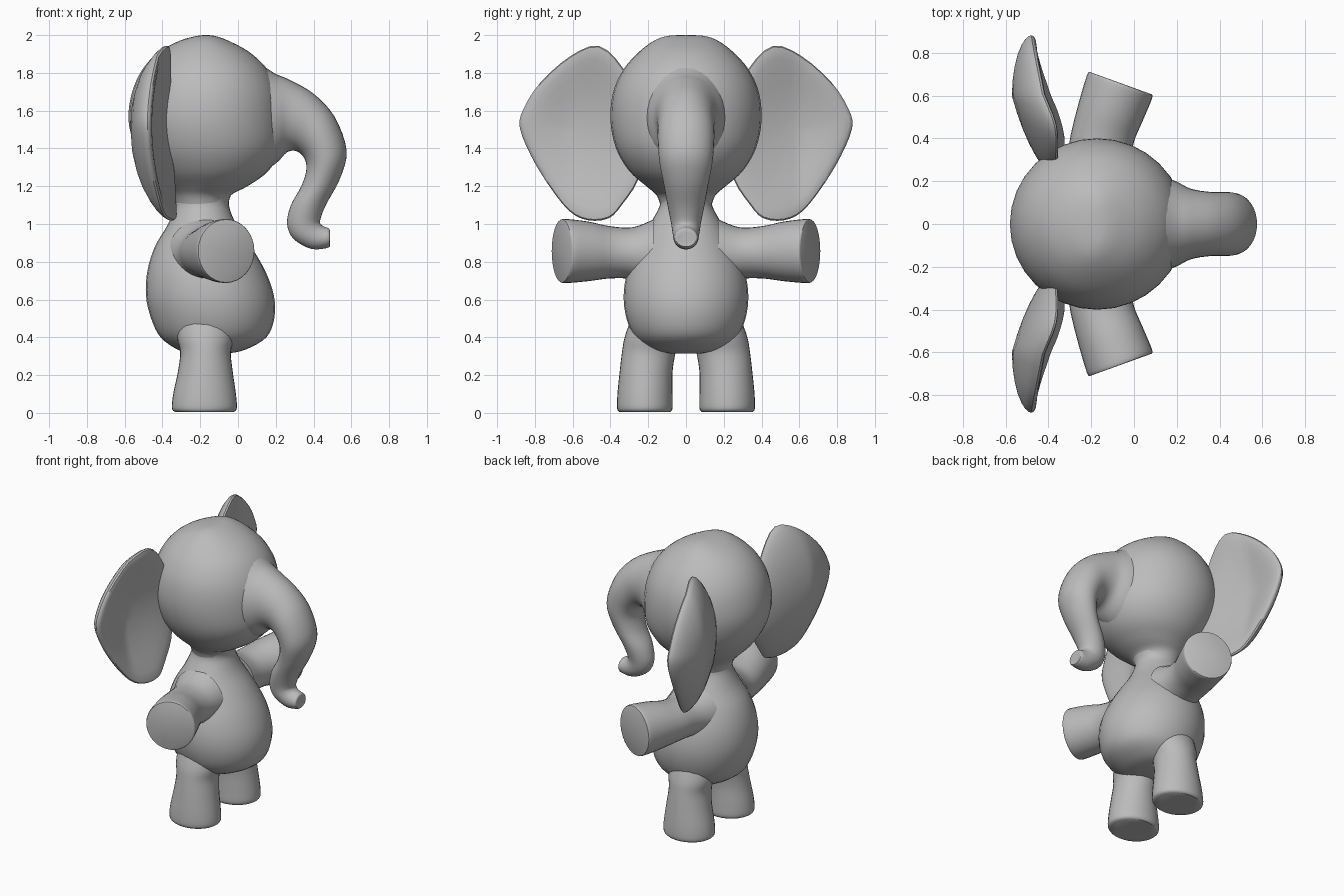
import bpy, bmesh
from math import sin, cos, pi, sqrt
from mathutils import Vector

cube = bpy.data.objects.get("Cube")
if cube:
    bpy.data.objects.remove(cube)

grey = bpy.data.materials.new("soft grey")
grey.use_nodes = True
colour = (0.5, 0.5, 0.5, 1)
grey.diffuse_color = colour
grey.node_tree.nodes["Principled BSDF"].inputs["Base Color"].default_value = colour


def finish(name, bm, mirrored):
    bmesh.ops.recalc_face_normals(bm, faces=bm.faces)
    mesh = bpy.data.meshes.new(name)
    bm.to_mesh(mesh)
    bm.free()
    mesh.materials.append(grey)
    mesh.polygons.foreach_set("use_smooth", [True] * len(mesh.polygons))
    mesh.set_sharp_from_angle(angle=0.7)
    obj = bpy.data.objects.new(name, mesh)
    bpy.context.collection.objects.link(obj)
    if mirrored:
        mod = obj.modifiers.new("mirror", "MIRROR")
        mod.use_axis = (False, True, False)
        mod.use_mirror_merge = False
    return obj


def smooth_path(points, steps, closed=False):
    """Catmull-Rom interpolation through vectors of any size."""
    n = len(points)
    pick = (lambda i: points[i % n]) if closed else (lambda i: points[min(max(i, 0), n - 1)])
    result = []
    for i in range(n if closed else n - 1):
        a, b, c, d = (Vector(pick(i + k)) for k in (-1, 0, 1, 2))
        for s in range(steps):
            t = s / steps
            result.append(0.5 * (2 * b + (c - a) * t + (2 * a - 5 * b + 4 * c - d) * t ** 2
                                 + (3 * b - a - 3 * c + d) * t ** 3))
    if not closed:
        result.append(Vector(points[-1]))
    return result


def skin(bm, rings):
    """Bridge equal rings of vertices and cap both ends."""
    for low, high in zip(rings, rings[1:]):
        for i in range(len(low)):
            j = (i + 1) % len(low)
            bm.faces.new((low[i], low[j], high[j], high[i]))
    bm.faces.new(rings[0])
    bm.faces.new(rings[-1])


def loft(name, sections, mirrored=False, sides=32, steps=4):
    """Each section is a centre and two half axes."""
    bm = bmesh.new()
    rings = []
    for s in smooth_path([(*c, *u, *v) for c, u, v in sections], steps):
        c, u, v = Vector(s[0:3]), Vector(s[3:6]), Vector(s[6:9])
        angles = [2 * pi * i / sides for i in range(sides)]
        rings.append([bm.verts.new(c + u * cos(a) + v * sin(a)) for a in angles])
    skin(bm, rings)
    return finish(name, bm, mirrored)


def level(z, back, front, width):
    return ((back + front) / 2, 0, z), ((front - back) / 2, 0, 0), (0, width, 0)


# Torso, neck and head: height, back, front, half width
torso = [(0.315, -0.25, -0.05, 0.1), (0.335, -0.32, 0.04, 0.19), (0.4, -0.41, 0.15, 0.27),
         (0.5, -0.46, 0.192, 0.315), (0.62, -0.487, 0.19, 0.33), (0.75, -0.48, 0.145, 0.31),
         (0.88, -0.44, 0.07, 0.255), (1.0, -0.37, -0.01, 0.19), (1.1, -0.33, -0.048, 0.138),
         (1.16, -0.33, -0.035, 0.15)]
head = [(1.08, -0.32, -0.06, 0.13), (1.15, -0.34, -0.04, 0.155), (1.2, -0.38, 0.05, 0.21),
        (1.28, -0.46, 0.16, 0.3), (1.4, -0.54, 0.23, 0.37), (1.55, -0.58, 0.238, 0.4),
        (1.7, -0.56, 0.215, 0.385), (1.82, -0.505, 0.155, 0.33), (1.91, -0.42, 0.06, 0.25),
        (1.97, -0.31, -0.05, 0.17), (1.995, -0.22, -0.12, 0.1), (2.0, -0.18, -0.16, 0.03)]
loft("torso", [level(*s) for s in torso])
loft("head", [level(*s) for s in head])


# Trunk: upper point, lower point (x, z), half width
def trunk_section(x1, z1, x2, z2, width):
    return ((x1 + x2) / 2, 0, (z1 + z2) / 2), ((x1 - x2) / 2, 0, (z1 - z2) / 2), (0, width, 0)


trunk = [(0.09, 1.87, 0.08, 1.24), (0.19, 1.8, 0.2, 1.32), (0.27, 1.765, 0.26, 1.38),
         (0.4, 1.69, 0.31, 1.385), (0.51, 1.57, 0.35, 1.35), (0.575, 1.39, 0.362, 1.29),
         (0.54, 1.24, 0.335, 1.2), (0.465, 1.1, 0.28, 1.1), (0.435, 1.02, 0.26, 1.0),
         (0.442, 0.995, 0.295, 0.92), (0.46, 0.985, 0.39, 0.868), (0.483, 0.975, 0.478, 0.875),
         (0.487, 0.955, 0.484, 0.895)]
trunk_widths = [0.24, 0.2, 0.165, 0.15, 0.15, 0.142, 0.12, 0.098, 0.08, 0.072, 0.066, 0.06, 0.04]
loft("trunk", [trunk_section(*s, w) for s, w in zip(trunk, trunk_widths)])


# Arms, with flat angled ends: centre, half axis across, half height
arms = [((-0.18, 0.17, 0.845), (0.19, 0, 0), 0.18), ((-0.165, 0.28, 0.845), (0.155, 0, 0), 0.138),
        ((-0.148, 0.4, 0.85), (0.147, -0.02, 0), 0.138),
        ((-0.11, 0.52, 0.855), (0.15, -0.04, 0), 0.158),
        ((-0.068, 0.64, 0.857), (0.152, -0.055, 0), 0.17),
        ((-0.062, 0.658, 0.857), (0.144, -0.052, 0), 0.162)]
loft("arms", [(c, u, (0, 0, h)) for c, u, h in arms], mirrored=True)


# Legs: height, centre x, centre y, half depth, half width
legs = [(0.005, -0.178, 0.218, 0.155, 0.135), (0.025, -0.178, 0.218, 0.172, 0.147),
        (0.1, -0.177, 0.217, 0.166, 0.146), (0.22, -0.173, 0.211, 0.145, 0.14),
        (0.32, -0.172, 0.197, 0.134, 0.142), (0.4, -0.172, 0.18, 0.15, 0.145),
        (0.5, -0.172, 0.16, 0.15, 0.13)]
loft("legs", [((x, y, z), (rx, 0, 0), (0, ry, 0)) for z, x, y, rx, ry in legs], mirrored=True)

# Ears: dished shells grown from an outline (y, z)
outline = [(0.46, 1.943), (0.61, 1.89), (0.77, 1.75), (0.86, 1.61), (0.88, 1.51), (0.82, 1.36),
           (0.73, 1.21), (0.62, 1.07), (0.52, 1.02), (0.41, 1.03), (0.34, 1.1), (0.25, 1.24),
           (0.22, 1.42), (0.24, 1.62), (0.33, 1.82)]
centre = Vector((0.56, 1.5))
rim = smooth_path(outline, 3, closed=True)
scales = [0.12, 0.35, 0.55, 0.72, 0.85, 0.94, 0.985]
bm = bmesh.new()
rings = []
for side, fractions in ((1, scales), (0, [1]), (-1, scales[::-1])):
    for f in fractions:
        ring = []
        for p in rim:
            y, z = centre + (p - centre) * f
            x = -0.48 + 0.37 * (z - 1.52) ** 2 + 0.3 * max(0, 0.6 - y)
            x += -0.04 * (1 - f * f) + side * 0.052 * sqrt(1 - f ** 4)
            ring.append(bm.verts.new((x, y, z)))
        rings.append(ring)
skin(bm, rings)
finish("ears", bm, mirrored=True)
